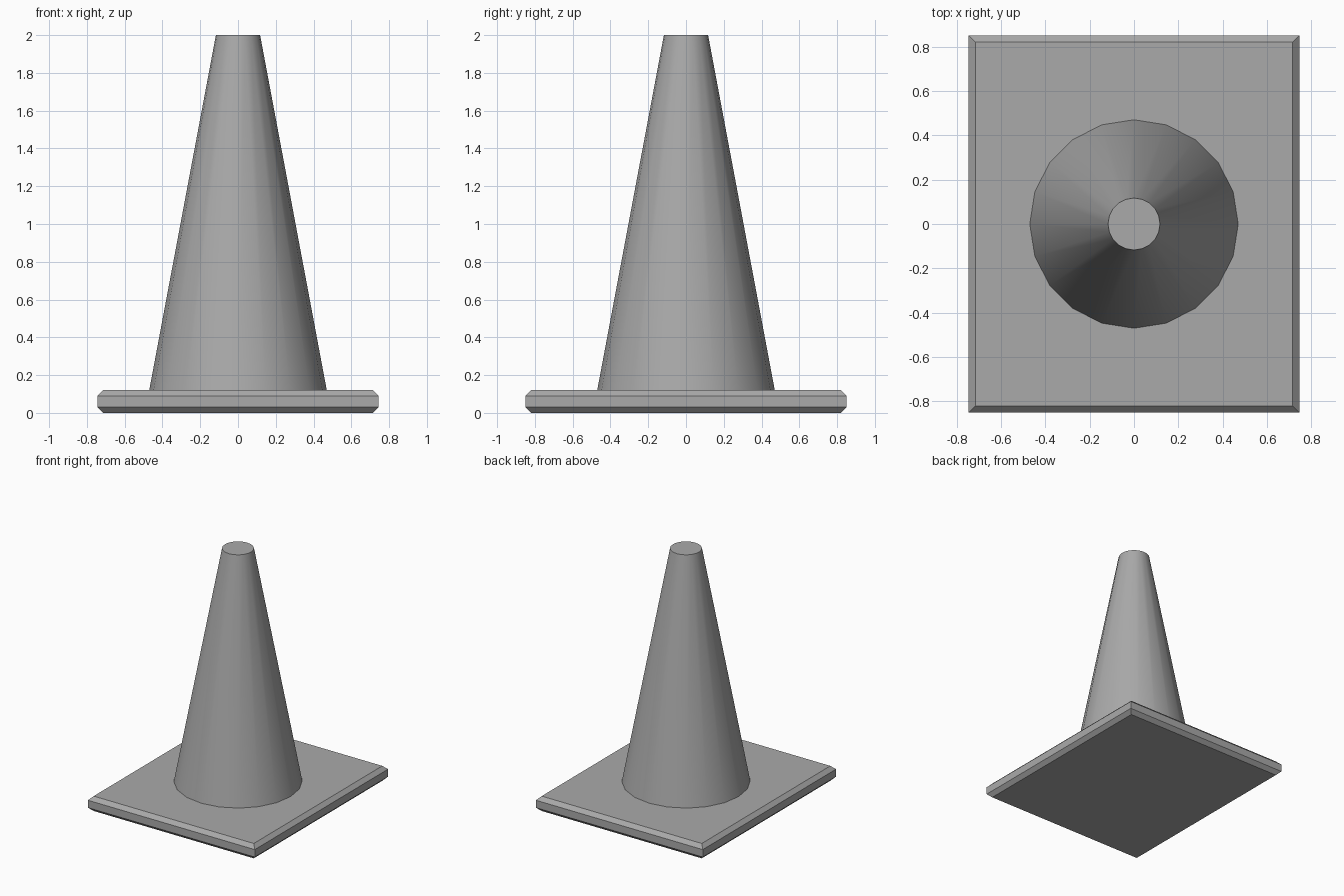
import bpy
import bmesh
import math

default = bpy.data.objects.get("Cube")
if default:
    bpy.data.objects.remove(default, do_unlink=True)

# Single plain grey material
GREY = (0.4, 0.4, 0.4, 1)
grey = bpy.data.materials.new("plain grey")
grey.use_nodes = True
grey.diffuse_color = GREY
grey.node_tree.nodes["Principled BSDF"].inputs["Base Color"].default_value = GREY


def loft(name, rings):
    """Build a closed solid from matching rings of points, bottom to top."""
    bm = bmesh.new()
    loops = [[bm.verts.new(p) for p in ring] for ring in rings]
    for low, high in zip(loops, loops[1:]):
        for i in range(len(low)):
            j = (i + 1) % len(low)
            bm.faces.new((low[i], low[j], high[j], high[i]))
    bm.faces.new(loops[0][::-1])
    bm.faces.new(loops[-1])
    mesh = bpy.data.meshes.new(name)
    bm.to_mesh(mesh)
    bm.free()
    mesh.materials.append(grey)
    obj = bpy.data.objects.new(name, mesh)
    bpy.context.collection.objects.link(obj)
    return obj


def rectangle(x, y, z):
    return [(-x, -y, z), (x, -y, z), (x, y, z), (-x, y, z)]


def circle(radius, z, sides=20):
    angles = [2 * math.pi * i / sides for i in range(sides)]
    return [(radius * math.cos(a), radius * math.sin(a), z) for a in angles]


# Base slab, chamfered along its top and bottom rims
WIDTH, DEPTH, HEIGHT, CHAMFER = 0.745, 0.85, 0.12, 0.03
loft("base_plate", [
    rectangle(WIDTH - CHAMFER, DEPTH - CHAMFER, 0),
    rectangle(WIDTH, DEPTH, CHAMFER),
    rectangle(WIDTH, DEPTH, HEIGHT - CHAMFER),
    rectangle(WIDTH - CHAMFER, DEPTH - CHAMFER, HEIGHT),
])

# Tapered cone with a flat top, smooth around its side
cone = loft("cone_body", [circle(0.47, HEIGHT), circle(0.117, 2)])
bpy.ops.object.select_all(action="DESELECT")
cone.select_set(True)
bpy.context.view_layer.objects.active = cone
bpy.ops.object.shade_smooth_by_angle(angle=math.radians(30))
